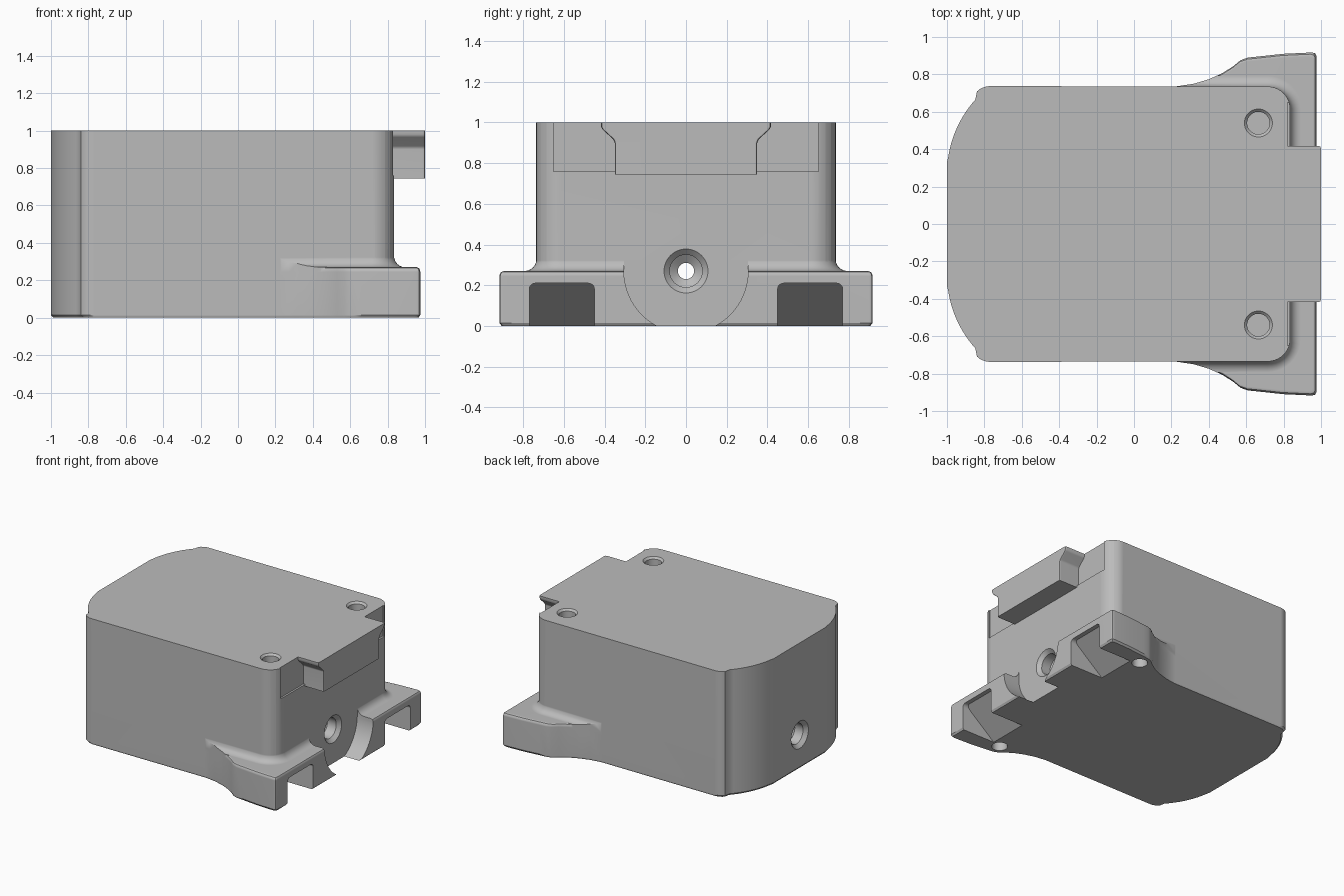
import bpy, bmesh
from math import sin, cos, pi, radians

cube = bpy.data.objects.get("Cube")
if cube:
    bpy.data.objects.remove(cube)

grey = bpy.data.materials.new("housing grey")
grey.use_nodes = True
colour = (0.5, 0.5, 0.5, 1)
grey.diffuse_color = colour
grey.node_tree.nodes["Principled BSDF"].inputs["Base Color"].default_value = colour


def loft(name, rings):
    """Closed solid skinned through rings of equal point count."""
    bm = bmesh.new()
    loops = [[bm.verts.new(p) for p in ring] for ring in rings]
    n = len(loops[0])
    for a, b in zip(loops, loops[1:]):
        for i in range(n):
            j = (i + 1) % n
            bm.faces.new((a[i], a[j], b[j], b[i]))
    bm.faces.new(loops[0][::-1])
    bm.faces.new(loops[-1])
    bmesh.ops.recalc_face_normals(bm, faces=bm.faces)
    mesh = bpy.data.meshes.new(name)
    bm.to_mesh(mesh)
    bm.free()
    mesh.materials.append(grey)
    obj = bpy.data.objects.new(name, mesh)
    bpy.context.collection.objects.link(obj)
    return obj


def place(u, v, w, axis):
    return {"x": (w, u, v), "y": (u, w, v), "z": (u, v, w)}[axis]


def prism(name, pts, lo, hi, axis):
    return loft(name, [[place(u, v, w, axis) for u, v in pts] for w in (lo, hi)])


def turned(name, profile, u, v, axis, sides=48):
    """Round solid from (radius, position along axis) pairs."""
    return loft(name, [[place(u + r * cos(2 * pi * i / sides), v + r * sin(2 * pi * i / sides), w, axis)
                        for i in range(sides)] for r, w in profile])


def combine(target, tool, operation):
    mod = target.modifiers.new("combine", "BOOLEAN")
    mod.object, mod.operation, mod.solver = tool, operation, "EXACT"
    bpy.context.view_layer.objects.active = target
    bpy.ops.object.modifier_apply(modifier=mod.name)
    bpy.data.objects.remove(tool)


def arc(cx, cy, r, start, end, steps=10):
    angles = [radians(start + (end - start) * i / steps) for i in range(steps + 1)]
    return [(cx + r * cos(a), cy + r * sin(a)) for a in angles]


def mirrored(half):
    return half + [(x, -y) for x, y in reversed(half)]


def scaled(pts, z, s, cx=0.0):
    return [(cx + (x - cx) * s, y * s, z) for x, y in pts]


# Main housing: rounded front corners, wide bowed rear corners, chamfered foot
half = arc(0.715, 0.615, 0.12, 0, 90) + arc(-0.77, 0.637, 0.1, 90, 134, 5)
half += arc(-0.41, 0.27, 0.59, 138, 172, 12) + [(-1, 0.33)]
outline = mirrored(half)
housing = loft("housing", [scaled(outline, 0, 0.988), scaled(outline, 0.015, 1), scaled(outline, 1, 1)])

# Mounting flange with flared ears and softened upper edge
half = [(0.1, 0.6), (0.22, 0.735), (0.32, 0.75), (0.4, 0.774), (0.47, 0.805), (0.53, 0.843),
        (0.57, 0.876), (0.61, 0.89), (0.66, 0.895), (0.8, 0.91), (0.95, 0.917), (0.968, 0.913), (0.975, 0.9)]
ears = mirrored(half)
flange = loft("flange", [scaled(ears, z, s, 0.2) for z, s in
                         [(0, 0.987), (0.015, 1), (0.245, 1), (0.256, 0.997), (0.265, 0.99), (0.27, 0.975)]])

# Fillet where the flange meets the housing wall
def skirt_ring(d, z):
    return [(x, y, z) for x, y in mirrored([(0.1, 0.735 + d)] + arc(0.715, 0.615, 0.12 + d, 90, 0))]

R = 0.058
rings = [skirt_ring(-0.003, 0.27 + R * 1.15)]
rings += [skirt_ring(R * (1 - cos(a)), 0.27 + R * (1 - sin(a)))
          for a in [radians(15 * i) for i in range(1, 7)]]
fillet = loft("fillet", rings + [skirt_ring(R, 0.2)])
combine(fillet, prism("fillet_limit", ears, 0.1, 0.5, "z"), "INTERSECT")
combine(flange, fillet, "UNION")

# Round clearance at the middle of the flange
clearance = arc(0, 0.27, 0.305, 180, 360, 32) + [(0.305, 0.5), (-0.305, 0.5)]
combine(flange, prism("clearance", clearance, 0.835, 1.2, "x"), "DIFFERENCE")
combine(housing, flange, "UNION")

for side in (-1, 1):
    # Sloping pocket under each ear
    mouth = [(0.45, -0.05)] + arc(0.48, 0.18, 0.03, 180, 90, 5) + arc(0.74, 0.18, 0.03, 90, 0, 5) + [(0.77, -0.05)]
    pocket = prism("pocket", [(side * y, z) for y, z in mouth], 0.5, 1.1, "x")
    slope = [(1.05, 0.3), (0.94, 0.21), (0.67, -0.01), (0.67, -0.1), (1.05, -0.1)]
    combine(pocket, prism("pocket_slope", slope, -1, 1, "y"), "INTERSECT")
    combine(housing, pocket, "DIFFERENCE")
    # Screw recess in the top and blind hole beneath
    combine(housing, turned("screw_recess", [(0.085, 1.01), (0.06, 0.985), (0.06, 0.9)],
                            0.665, side * 0.54, "z"), "DIFFERENCE")
    combine(housing, turned("foot_hole", [(0.062, -0.01), (0.055, 0.01), (0.055, 0.15)],
                            0.61, side * 0.79, "z"), "DIFFERENCE")

# Shallow step across the upper front wall
step = [(-0.65, 0.76), (0.65, 0.76), (0.65, 1.1), (-0.65, 1.1)]
combine(housing, prism("wall_step", step, 0.82, 1.2, "x"), "DIFFERENCE")

# Shaft bore with a stepped, countersunk mouth at both ends
bore = [(0.118, -1.01), (0.08, -0.972), (0.08, -0.9), (0.04, -0.87),
        (0.04, 0.7), (0.08, 0.73), (0.08, 0.807), (0.118, 0.845)]
combine(housing, turned("shaft_bore", bore, 0, 0.27, "x"), "DIFFERENCE")

# Overhanging lip at the upper front edge
side_line = [(0.35, 0.745), (0.35, 0.9), (0.358, 0.918), (0.41, 0.965), (0.418, 0.98), (0.418, 1)]
section = side_line + [(-y, z) for y, z in reversed(side_line)]
lip = loft("front_lip", [[(x, y * s, z) for y, z in section]
                         for x, s in [(0.815, 1), (0.985, 1), (0.996, 0.99), (1, 0.965)]])

# Smooth curved walls, crisp edges
for obj in (housing, lip):
    bpy.ops.object.select_all(action="DESELECT")
    obj.select_set(True)
    bpy.context.view_layer.objects.active = obj
    bpy.ops.object.shade_smooth_by_angle(angle=radians(32))
    obj.modifiers.new("even_shading", "WEIGHTED_NORMAL").keep_sharp = True
